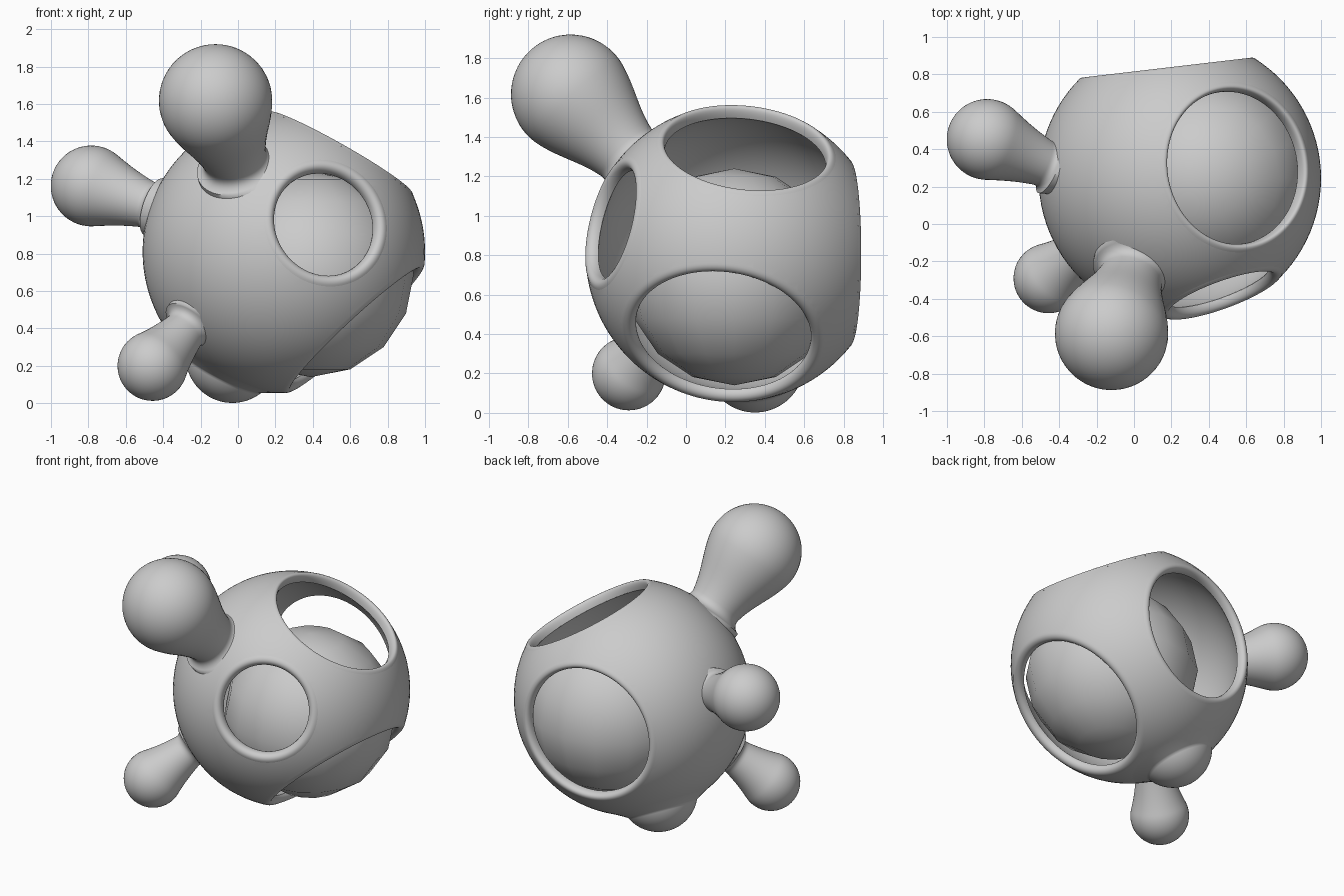
import bpy, bmesh, math
from mathutils import Vector, Matrix

if "Cube" in bpy.data.objects:
    bpy.data.objects.remove(bpy.data.objects["Cube"])

C = Vector((0.245, 0.245, 0.81))   # shell centre
R, R_IN = 0.755, 0.69              # shell radii


def make_object(bm, name):
    me = bpy.data.meshes.new(name)
    bm.to_mesh(me)
    bm.free()
    ob = bpy.data.objects.new(name, me)
    bpy.context.collection.objects.link(ob)
    return ob


def smooth(ob, angle):
    bpy.ops.object.select_all(action='DESELECT')
    ob.select_set(True)
    bpy.context.view_layer.objects.active = ob
    bpy.ops.object.shade_smooth_by_angle(angle=math.radians(angle))


def bezier(pts, n):
    out = []
    for i in range(n):
        q, t = [Vector(p) for p in pts], i / n
        while len(q) > 1:
            q = [a.lerp(b, t) for a, b in zip(q, q[1:])]
        out.append(q[0])
    return out


def on_sphere(rad, r=R):
    return Vector((math.sqrt(r * r - rad * rad), rad))


def revolve(bm, prof, origin, axis, n):
    """Revolve (distance, radius) points about axis; returns the rings."""
    rot = axis.to_track_quat('Z', 'Y')
    rings = [[bm.verts.new(origin + rot @ Vector((p.y * math.cos(2 * math.pi * j / n),
                                                 p.y * math.sin(2 * math.pi * j / n), p.x)))
              for j in range(n)] for p in prof]
    for a, b in zip(rings, rings[1:]):
        for j in range(n):
            k = (j + 1) % n
            bm.faces.new((a[j], a[k], b[k], b[j]))
    return rings


# (direction, rim plane distance, bore radius): front, top, lower right, back
openings = [
    (Vector((0.225, -0.62, 0.155)), 0.68, 0.282),
    (Vector((0.30, 0.06, 0.53)), 0.615, 0.410),
    (Vector((0.39, -0.06, -0.42)), 0.567, 0.447),
    (Vector((-0.07, 0.595, 0.0)), 0.595, 0.425),
]
# Rounded rims at every opening
bm = bmesh.new()
cuts = []
for d, dist, bore in openings:
    rad = math.sqrt(R * R - dist * dist)
    p0, p3 = on_sphere(rad + 0.02), on_sphere(bore, R_IN)
    p1 = Vector((dist + 0.018, rad - 0.012))
    p2 = Vector((dist - 0.005, bore))
    revolve(bm, bezier([p0, p1, p2, p3], 12) + [p3], C, d, 128)
    cuts.append((d.normalized(), p0.x, p3.x))
smooth(make_object(bm, "opening_rims"), 60)

# Hollow shell: outer and inner walls, each sliced open by the opening planes
for name, r, i in (("shell_outer_wall", R, 1), ("shell_inner_wall", R_IN, 2)):
    bm = bmesh.new()
    bmesh.ops.create_uvsphere(bm, u_segments=96, v_segments=64, radius=r,
                              matrix=Matrix.Translation(C))
    if i == 2:
        bmesh.ops.reverse_faces(bm, faces=bm.faces[:])
    for cut in cuts:
        bmesh.ops.bisect_plane(bm, geom=bm.verts[:] + bm.edges[:] + bm.faces[:],
                               plane_co=C + cut[0] * cut[i], plane_no=cut[0],
                               clear_outer=True)
    smooth(make_object(bm, name), 50)

# Coarse core ball inside the shell
bm = bmesh.new()
bmesh.ops.create_uvsphere(bm, u_segments=16, v_segments=8, radius=0.55,
                          matrix=Matrix.Translation((0.39, 0.245, 0.69)))
smooth(make_object(bm, "core_ball"), 60)


def knob(name, ball, rb, neck, flare, start, stem=True, pivot=C):
    """Ball on a flared neck, revolved about the line from pivot to ball."""
    axis = Vector(ball) - pivot
    L = axis.length
    off = pivot - C
    b = off.dot(axis / L)          # where the axis leaves the shell
    shift = Vector((-b + math.sqrt(b * b - off.length_squared + R * R) - R, 0))

    def arc(a):
        return Vector((L - rb * math.cos(a), rb * math.sin(a)))

    a0 = math.radians(start)
    p0, p1, p3 = on_sphere(neck + flare) + shift, on_sphere(neck) + shift, arc(a0)
    if stem:
        p2 = p1 + Vector((flare * 0.85, 0.01))
        k = (p3 - p2).length * 0.35
        tang = Vector((math.sin(a0), math.cos(a0)))
        prof = bezier([p0, p1, p2], 10)
        prof += bezier([p2, p2 + Vector((k, k * 0.2)), p3 - tang * k, p3], 12)
    else:
        prof = bezier([p0, p1, p3], 12)
    prof += [arc(a0 + (math.pi - a0) * i / 24) for i in range(24)]
    bm = bmesh.new()
    rings = revolve(bm, prof, pivot, axis, 48)
    for v in rings[0]:             # root ring sits just under the shell surface
        v.co = C + (v.co - C).normalized() * (R - 0.003)
    tip = bm.verts.new(pivot + axis * ((L + rb) / L))
    for j in range(48):
        bm.faces.new((rings[-1][j], rings[-1][(j + 1) % 48], tip))
    smooth(make_object(bm, name), 60)


# Four knobs growing out of the shell
knob("large_knob", (-0.12, -0.585, 1.617), 0.303, 0.165, 0.07, 76,
     pivot=Vector((0.17, 0.245, 0.75)))
knob("left_knob", (-0.785, 0.452, 1.162), 0.216, 0.118, 0.05, 70,
     pivot=Vector((0.245, 0.02, 0.82)))
knob("lower_knob", (-0.457, -0.29, 0.20), 0.187, 0.108, 0.06, 70,
     pivot=Vector((0.17, 0.245, 0.88)))
knob("bottom_bulge", (-0.03, 0.35, 0.252), 0.25, 0.29, 0.065, 115, stem=False)
